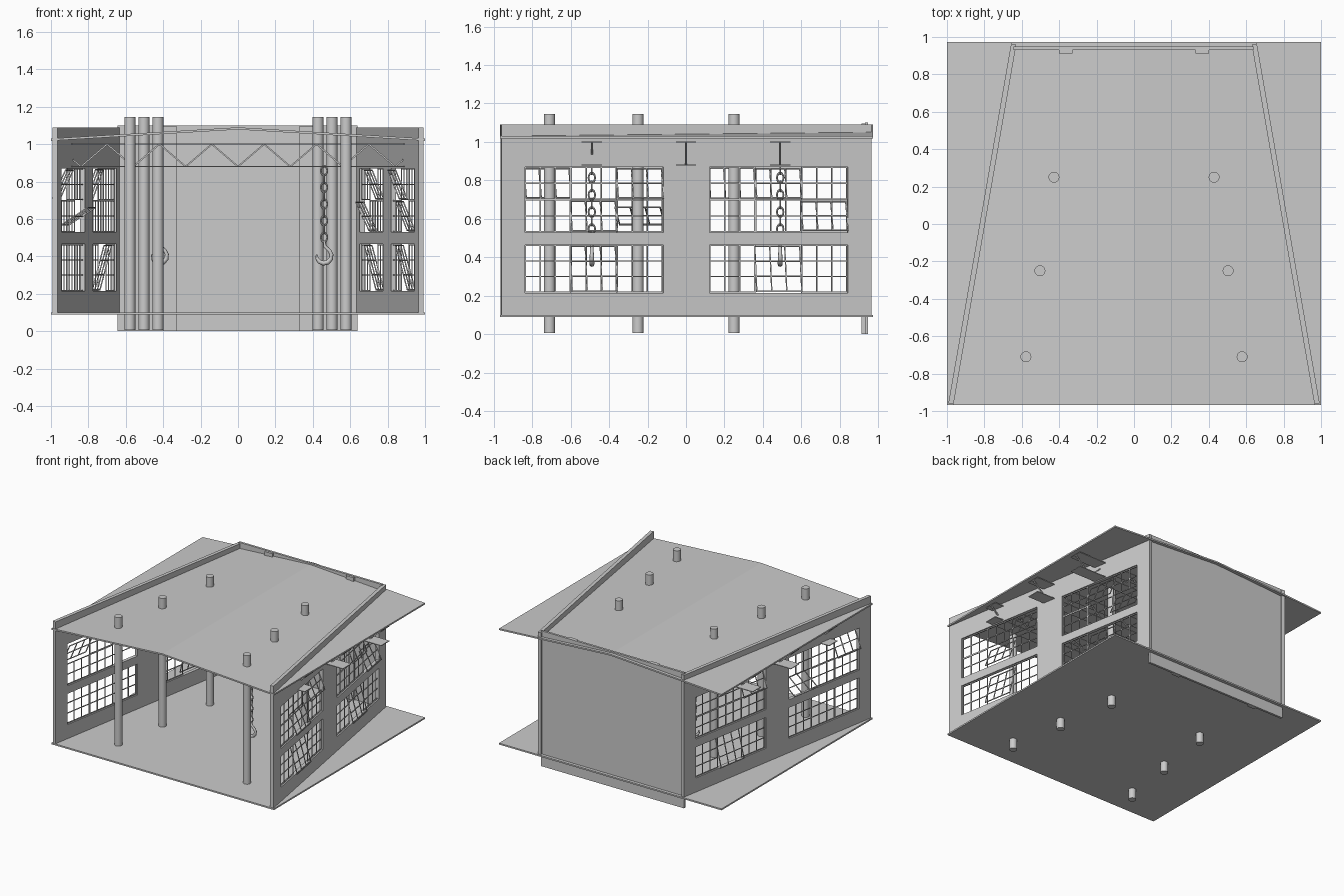
import bpy, bmesh, math
from mathutils import Matrix, Vector

if "Cube" in bpy.data.objects:
    bpy.data.objects.remove(bpy.data.objects["Cube"])

def finish(bm, name, smooth=False):
    bmesh.ops.recalc_face_normals(bm, faces=bm.faces)
    me = bpy.data.meshes.new(name)
    bm.to_mesh(me)
    bm.free()
    ob = bpy.data.objects.new(name, me)
    bpy.context.collection.objects.link(ob)
    if smooth:
        bpy.context.view_layer.objects.active = ob
        ob.select_set(True)
        bpy.ops.object.shade_smooth_by_angle()
        ob.select_set(False)
    return ob

def box(bm, x, y, z, mat=Matrix()):
    c = Vector(((x[0]+x[1])/2, (y[0]+y[1])/2, (z[0]+z[1])/2))
    m = mat @ Matrix.Translation(c) @ Matrix.Diagonal((x[1]-x[0], y[1]-y[0], z[1]-z[0], 1))
    bmesh.ops.create_cube(bm, size=1, matrix=m)

def box_object(name, x, y, z):
    bm = bmesh.new()
    box(bm, x, y, z)
    return finish(bm, name)

# floor, back wall and its two pilasters
box_object("floor", (-1, 1), (-.967, .973), (.088, .1))
box_object("back_wall", (-.645, .64), (.93, .948), (0, 1.1))
for s in (-1, 1):
    box_object("pilaster", (s*.365-.035, s*.365+.035), (.912, .932), (0, 1.097))

# shallow gable roof
bm = bmesh.new()
prof = [(-1, 1.018), (0, 1.078), (1, 1.018), (1, 1.03), (0, 1.09), (-1, 1.03)]
f, b = [[bm.verts.new((x, y, z)) for x, z in prof] for y in (-.967, .973)]
for i in range(6):
    j = (i+1) % 6
    bm.faces.new((f[i], f[j], b[j], b[i]))
for v in (f, b):
    bm.faces.new((v[0], v[1], v[4], v[5]))
    bm.faces.new((v[1], v[2], v[3], v[4]))
finish(bm, "roof")

# splayed side walls; local x = outward, y = along wall
A = math.atan2(.335, 1.92)
K = 1/math.cos(A)
def wall_matrix(s):
    return Matrix(((s*math.cos(A), -s*math.sin(A), 0, s*.811),
                   (math.sin(A), math.cos(A), 0, 0),
                   (0, 0, 1, 0), (0, 0, 0, 1)))

US = [u*K for u in (-.962, -.84, -.12, .12, .84, .962)]
ZS = [.09, .215, .465, .53, .87, 1.09]
T = .014

def side_wall(s):
    bm = bmesh.new()
    m = wall_matrix(s)
    solid = lambda i, j: 0 <= i < 5 and 0 <= j < 5 and not (i in (1, 3) and j in (1, 3))
    for i in range(5):
        for j in range(5):
            if not solid(i, j):
                continue
            u0, u1, z0, z1 = US[i], US[i+1], ZS[j], ZS[j+1]
            quads = [[(x, u0, z0), (x, u1, z0), (x, u1, z1), (x, u0, z1)] for x in (-T, T)]
            for di, u in ((-1, u0), (1, u1)):
                if not solid(i+di, j):
                    quads.append([(-T, u, z0), (T, u, z0), (T, u, z1), (-T, u, z1)])
            for dj, z in ((-1, z0), (1, z1)):
                if not solid(i, j+dj):
                    quads.append([(-T, u0, z), (T, u0, z), (T, u1, z), (-T, u1, z)])
            for q in quads:
                bm.faces.new([bm.verts.new(m @ Vector(p)) for p in q])
    bmesh.ops.remove_doubles(bm, verts=bm.verts, dist=.0005)
    finish(bm, "side_wall")

# steel sash: three columns of panes, tilted about a horizontal axis
def sash(s, u0, u1, z0, z1, rows, tilt):
    bm = bmesh.new()
    uc, zc = (u0+u1)/2, (z0+z1)/2
    m = wall_matrix(s) @ Matrix.Translation((0, uc, zc)) @ Matrix.Rotation(-math.radians(tilt), 4, 'Y')
    hw, hh, t = (u1-u0)/2, (z1-z0)/2, .003
    for k in range(4):
        u = -hw + t + k*(2*hw-2*t)/3
        box(bm, (-t, t), (u-t, u+t), (-hh, hh), m)
    for k in range(rows+1):
        z = -hh + t + k*(2*hh-2*t)/rows
        box(bm, (-t, t), (-hw, hw), (z-t, z+t), m)
    finish(bm, "window_sash")

# open sashes: (side, window, band, bay) -> degrees
TILT = {(1, 0, 0, 1): 15, (1, 1, 0, 1): 15, (1, 0, 1, 1): 22, (1, 0, 2, 2): 22,
        (1, 1, 1, 2): 25, (1, 1, 2, 1): 22, (-1, 1, 0, 1): 15, (-1, 0, 1, 2): 57,
        (-1, 0, 2, 0): 25, (-1, 1, 2, 0): 20}
BANDS = [(.215, .465, 3), (.53, .70, 2), (.70, .87, 2)]
for s in (-1, 1):
    side_wall(s)
    for w, start in enumerate((-.84, .12)):
        for b, (z0, z1, rows) in enumerate(BANDS):
            for bay in range(3):
                u = start + bay*.24
                sash(s, u*K, (u+.24)*K, z0, z1, rows, TILT.get((s, w, b, bay), 0))

# columns through floor and roof
for y, x in ((-.71, .578), (-.25, .503), (.25, .428)):
    for s in (-1, 1):
        bm = bmesh.new()
        bmesh.ops.create_cone(bm, cap_ends=True, segments=24, radius1=.029, radius2=.029,
                              depth=1.14, matrix=Matrix.Translation((s*x, y, .575)))
        finish(bm, "column", True)

# roof trusses: flat chords with zigzag web
for y in (-.49, 0, .49):
    bm = bmesh.new()
    for z in (.88, 1.0):
        box(bm, (-.98, .98), (y-.053, y+.053), (z-.003, z+.003))
    for i in range(14):
        a = math.atan2(.12, .14) * (-1 if i % 2 == 0 else 1)
        m = Matrix.Translation((-.91+i*.14, y, .94)) @ Matrix.Rotation(-a, 4, 'Y')
        L = math.hypot(.12, .14)/2
        box(bm, (-L, L), (-.005, .005), (-.004, .004), m)
    finish(bm, "truss")

# hoist chains with hooks
for x, y in ((.46, -.49), (-.42, .49)):
    for i in range(9):
        bpy.ops.mesh.primitive_torus_add(major_radius=.017, minor_radius=.0045, major_segments=16,
            minor_segments=8, location=(x, y, .858-i*.0445),
            rotation=(math.pi/2, 0, (i % 2)*math.pi/2))
        link = bpy.context.object
        link.name = "chain_link"
        link.scale = (1, 1.5, 1)
        link.scale = (1, 1.45, 1)
        bpy.ops.object.shade_smooth_by_angle()
    cu = bpy.data.curves.new("hook", 'CURVE')
    cu.dimensions = '3D'
    cu.bevel_depth = .011
    cu.bevel_resolution = 2
    cu.use_fill_caps = True
    pts = [(.002, .478, .6), (.004, .455, .8)]
    pts += [(.04*math.cos(math.radians(a)), .403+.04*math.sin(math.radians(a)), r)
            for a, r in ((40, .9), (10, 1), (-25, 1.1), (-60, 1.2), (-95, 1.2), (-130, 1.1), (-160, .8), (-190, .4))]
    sp = cu.splines.new('POLY')
    sp.points.add(len(pts)-1)
    for p, (px, pz, r) in zip(sp.points, pts):
        p.co = (x+px, y, pz, 1)
        p.radius = r
    sp.use_smooth = True
    bpy.context.collection.objects.link(bpy.data.objects.new("hook", cu))
